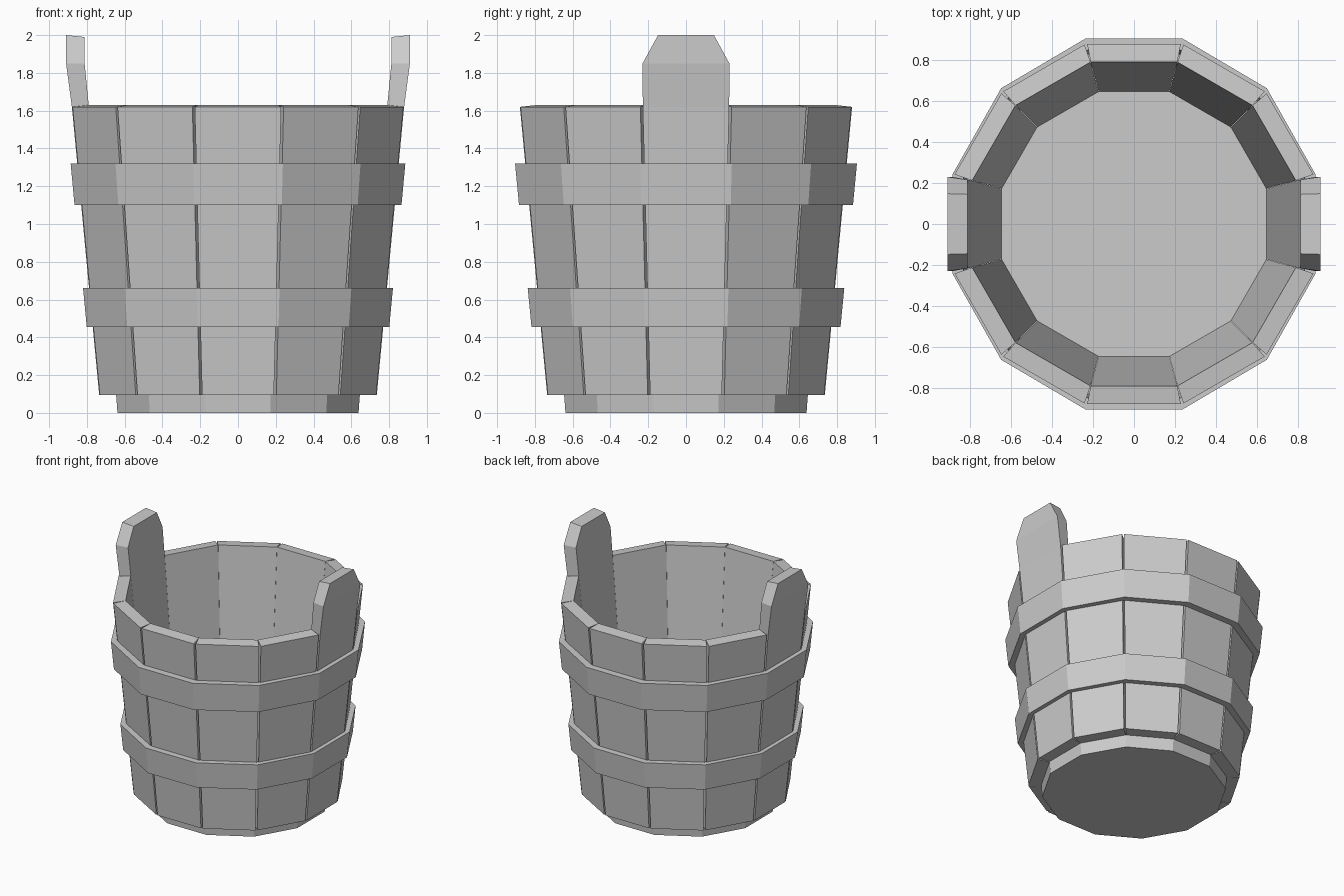
import bpy, bmesh, math
from mathutils import Matrix

if "Cube" in bpy.data.objects:
    bpy.data.objects.remove(bpy.data.objects["Cube"])

N = 12
T = math.tan(math.pi / N)
SLOPE = (0.88 - 0.735) / (1.625 - 0.095)

wood = bpy.data.materials.new("grey_wood")
wood.diffuse_color = (0.6, 0.6, 0.6, 1)
wood.use_nodes = True
wood.node_tree.nodes["Principled BSDF"].inputs["Base Color"].default_value = wood.diffuse_color


def finish(bm, name):
    bmesh.ops.recalc_face_normals(bm, faces=bm.faces[:])
    me = bpy.data.meshes.new(name)
    bm.to_mesh(me)
    bm.free()
    me.materials.append(wood)
    ob = bpy.data.objects.new(name, me)
    bpy.context.collection.objects.link(ob)
    return ob


def loft(name, rings, angle=0.0):
    """Skin closed rings of points and cap both ends."""
    bm = bmesh.new()
    vs = [[bm.verts.new(p) for p in r] for r in rings]
    n = len(rings[0])
    for a, b in zip(vs, vs[1:]):
        for i in range(n):
            j = (i + 1) % n
            bm.faces.new((a[i], a[j], b[j], b[i]))
    bm.faces.new(vs[0][::-1])
    bm.faces.new(vs[-1])
    bm.transform(Matrix.Rotation(angle, 4, 'Z'))
    return finish(bm, name)


def section(outer, inner, zo, zi, wo, wi):
    """Four corners of a plank cross-section (half widths wo, wi)."""
    return [(inner, -wi, zi), (outer, -wo, zo), (outer, wo, zo), (inner, wi, zi)]


def outer_at(z):
    return 0.735 + SLOPE * (z - 0.095)


def plank(zo, zi):
    o = outer_at(zo)
    i = outer_at(zi) - 0.09
    return section(o, i, zo, zi, o * T - 0.007, i * T - 0.0005)


def polygon(apothem, z, sx=1.0):
    r = apothem / math.cos(math.pi / N)
    return [(sx * r * math.cos((k + 0.5) * 2 * math.pi / N),
             r * math.sin((k + 0.5) * 2 * math.pi / N), z) for k in range(N)]


# Wall staves, with two taller chamfered handle staves on the sides
for k in range(N):
    ang = k * 2 * math.pi / N
    rings = [plank(0.095, 0.095), plank(1.62, 1.63)]
    if k % 6 == 0:
        rings += [section(0.91, 0.812, 1.85, 1.85, 0.23, 0.216),
                  section(0.91, 0.812, 2.0, 1.99, 0.148, 0.145)]
        loft("handle_stave", rings, ang)
    else:
        loft("stave", rings, ang)

# Floor disc protruding below the staves
loft("floor", [polygon(0.638, 0.0), polygon(0.646, 0.105)])


# Hoops: flared rings with a closed rectangular section
def hoop(name, z0, z1, r0, r1, depth):
    sx = 0.979
    loops = [polygon(r0, z0, sx), polygon(r1, z1, sx),
             polygon(r1 - depth, z1, sx), polygon(r0 - depth, z0, sx)]
    bm = bmesh.new()
    vs = [[bm.verts.new(p) for p in l] for l in loops]
    for a, b in zip(vs, vs[1:] + vs[:1]):
        for i in range(N):
            j = (i + 1) % N
            bm.faces.new((a[i], a[j], b[j], b[i]))
    finish(bm, name)


hoop("upper_hoop", 1.10, 1.32, 0.884, 0.905, 0.055)
hoop("lower_hoop", 0.455, 0.66, 0.818, 0.838, 0.052)
